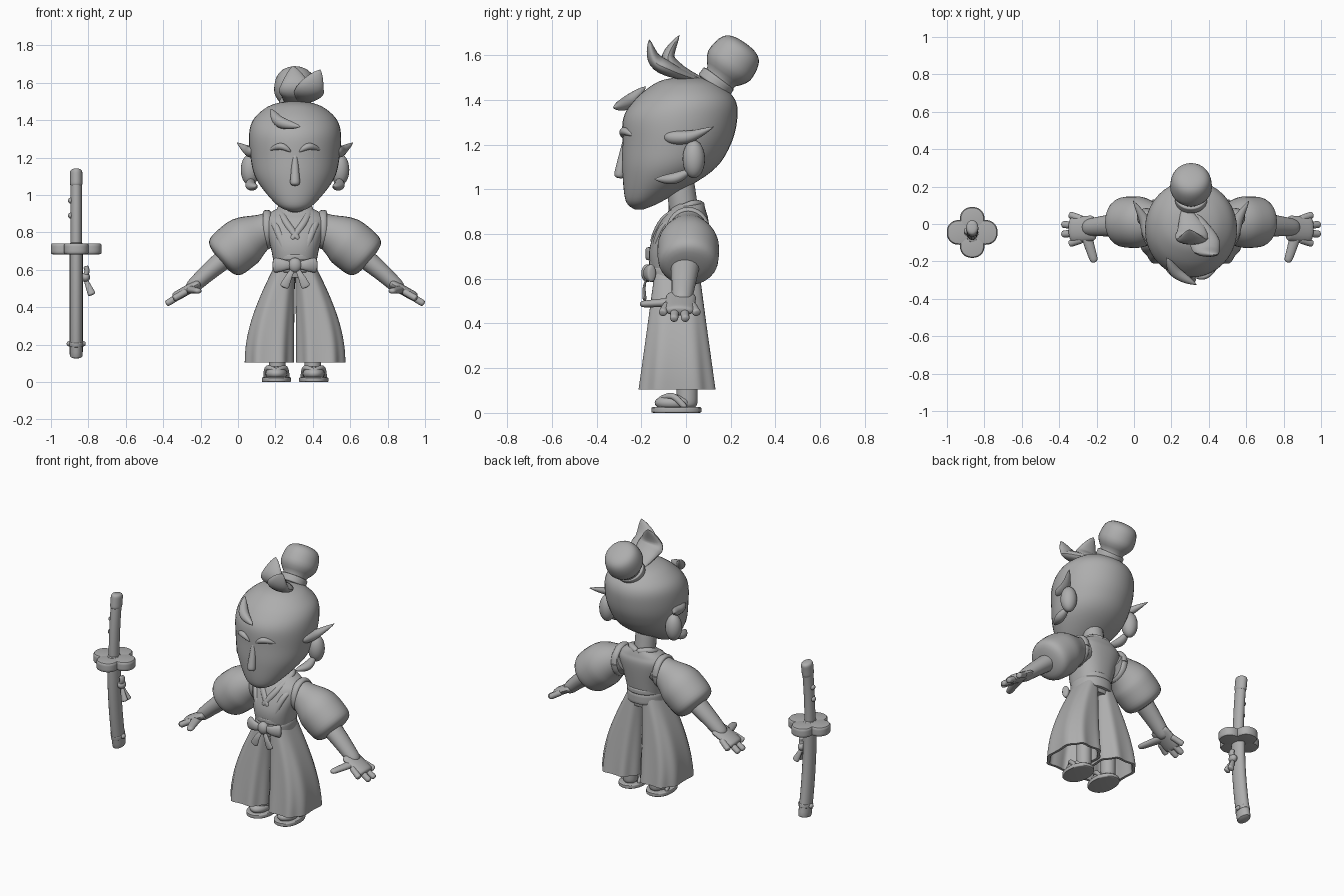
import bpy, bmesh, math
from mathutils import Vector

if "Cube" in bpy.data.objects:
    bpy.data.objects.remove(bpy.data.objects["Cube"])

GREY = (0.42, 0.42, 0.42, 1)
grey = bpy.data.materials.new("plain_grey")
grey.use_nodes = True
grey.diffuse_color = GREY
grey.node_tree.nodes["Principled BSDF"].inputs["Base Color"].default_value = GREY

BODY = 0.305      # x of the figure's middle
SWORD = -0.865    # x of the sword
ACROSS, DEEP, UP = Vector((1, 0, 0)), Vector((0, 1, 0)), Vector((0, 0, 1))


def finish(name, bm):
    bmesh.ops.recalc_face_normals(bm, faces=bm.faces)
    mesh = bpy.data.meshes.new(name)
    bm.to_mesh(mesh)
    bm.free()
    mesh.materials.append(grey)
    mesh.shade_smooth()
    mesh.set_sharp_from_angle(angle=math.radians(40))
    bpy.context.collection.objects.link(bpy.data.objects.new(name, mesh))


def along(points, t):
    """Point at t on a smooth curve through the given points."""
    last = len(points) - 1
    i = min(int(t * last), last - 1)
    t = t * last - i
    before, a, b, after = (Vector(points[max(0, min(last, j))]) for j in range(i - 1, i + 3))
    enter, leave = (b - before) / 2, (after - a) / 2
    return (a + enter * t + (3 * (b - a) - 2 * enter - leave) * t ** 2
            + (2 * (a - b) + enter + leave) * t ** 3)


# Thickness rules for swept parts
def steady(t):
    return 1


def rounded(t, power=8):
    return math.sqrt(max(0, 1 - abs(2 * t - 1) ** power))


def blunt(t):
    return rounded(t, 60)


def leaf(t):
    return math.sin(math.pi * t)


def spike(t):
    return math.sin(math.pi * t ** 0.6)


def taper(t):
    return rounded(t) * (1 - 0.4 * t)


def flare(t):
    return rounded(t) * (0.3 + 0.7 * t)


def puff(t):
    rise = max(0, min(1, 2 * t - 0.2))
    return (0.64 + 0.36 * math.sin(rise * math.pi / 2) ** 2) * math.sqrt(1 - t ** 14)


def mushroom(t):
    rise = max(0, min(1, 4 * t - 1.2))
    return (0.63 + 0.37 * math.sin(rise * math.pi / 2)) * math.sqrt(1 - t ** 6)


def loft(name, rings):
    bm = bmesh.new()
    loops = [[bm.verts.new(p) for p in ring] for ring in rings]
    for low, high in zip(loops, loops[1:]):
        for i in range(len(low)):
            bm.faces.new((low[i - 1], low[i], high[i], high[i - 1]))
    bm.faces.new(loops[0])
    bm.faces.new(loops[-1])
    finish(name, bm)


def sweep(name, path, width, depth, shape=rounded, hint=ACROSS, side=1, middle=BODY, steps=24, sides=18):
    """Oval tube on a path; width runs along the hint direction."""
    rings = []
    for i in range(steps + 1):
        t = (1 - math.cos(math.pi * i / steps)) / 2
        centre = along(path, t)
        ahead = (along(path, min(1, t + 0.02)) - along(path, max(0, t - 0.02))).normalized()
        wide = (hint - ahead * ahead.dot(hint)).normalized()
        thick = ahead.cross(wide)
        size = max(shape(t), 0.02)
        ring = []
        for j in range(sides):
            a = math.tau * j / sides
            p = centre + size * (wide * math.cos(a) * width + thick * math.sin(a) * depth)
            ring.append((middle + side * p.x, p.y, p.z))
        rings.append(ring)
    loft(name, rings)


def stack(name, rows, power=2, middle=BODY, sides=40, pleat=None):
    """Level rings; rows are z, front y, back y, half width and an optional x shift."""
    rings = []
    for z, front, back, half, *shift in rows:
        ring = []
        for j in range(sides):
            a = math.tau * j / sides
            fold = pleat(a, z) if pleat else 1
            c, s = (math.copysign(abs(v) ** (2 / power), v) * fold for v in (math.cos(a), math.sin(a)))
            ring.append((middle + sum(shift) + c * half, (front + back + s * (back - front)) / 2, z))
        rings.append(ring)
    loft(name, rings)


def smooth_rows(rows, steps=24):
    return [along(rows, i / steps) for i in range(steps + 1)]


def slab(name, x, y, z, half_x, half_y, height, soft=0.1):
    """Upright oval disc with a soft rim, standing on z."""
    rows = []
    for i in range(9):
        t = (1 - math.cos(math.pi * i / 8)) / 2
        grow = 1 - soft + soft * rounded(t)
        rows.append((z + height * t, y - half_y * grow, y + half_y * grow, half_x * grow))
    stack(name, rows, 2.2, x)


def ball(name, centre, radii, middle=BODY):
    bm = bmesh.new()
    bmesh.ops.create_uvsphere(bm, u_segments=24, v_segments=14, radius=1)
    bmesh.ops.scale(bm, vec=radii, verts=bm.verts)
    bmesh.ops.translate(bm, vec=Vector(centre) + ACROSS * middle, verts=bm.verts)
    finish(name, bm)


# Head, neck and nose
stack("head", smooth_rows([(0.91, -.23, -.19, .02), (0.95, -.27, -.1, .1), (1.08, -.285, .115, .205),
                           (1.2, -.285, .2, .238), (1.32, -.28, .23, .246), (1.4, -.23, .22, .225),
                           (1.46, -.16, .165, .165), (1.49, -.1, .11, .1), (1.503, -.02, .03, .02)], 48))
sweep("neck", [(0, 0, 0.84), (0, -.03, 1.05)], .065, .065)
sweep("nose", [(0, -.265, 1.25), (0, -.283, 1.15), (0, -.3, 1.05)], .03, .028, flare)

# Topknot and loose locks
sweep("topknot", [(0, .12, 1.45), (0, .265, 1.655)], .114, .118, mushroom, sides=28)
sweep("topknot_tie", [(0, .12, 1.46), (0, .15, 1.5)], .086, .084, sides=28)
sweep("crown_lock", [(-.04, .1, 1.48), (0, -.03, 1.53), (0, -.08, 1.59), (-.01, -.03, 1.69)], .09, .035, leaf)
sweep("swept_lock", [(.0, .08, 1.48), (.06, -.06, 1.53), (.09, -.14, 1.58), (.135, -.165, 1.67)], .08, .035, leaf)
sweep("forelock", [(-.13, -.18, 1.46), (-.08, -.26, 1.39), (.03, -.325, 1.365)], .03, .03, leaf, UP)

# Torso
stack("torso", smooth_rows([(0.56, -.14, .06, .1), (0.72, -.165, .085, .13), (0.85, -.12, .1, .165),
                            (0.9, -.08, .09, .14), (0.935, -.045, .08, .08)]), 2.4)
slab("sash", BODY, -.04, .585, .12, .125, .07)
slab("sash_band", BODY, -.04, .65, .118, .125, .035)
ball("bow_knot", (0, -.172, .625), (.036, .028, .04))


# Wide trousers: t runs from the waist to the hem
def trouser_row(t, side, inset):
    outer = .105 + .17 * math.sin(t * math.pi / 2)
    return (.63 - .525 * t, inset - .14 - .08 * t, .06 + .08 * t - inset, outer / 2 - inset, side * outer / 2)


def trouser_pleat(angle, z):
    return 1 - .07 * (.63 - z) * (1 + math.cos(8 * angle))


for label, side in (("left", 1), ("right", -1)):
    def limb(part, *args, **options):
        sweep(f"{label}_{part}", *args, side=side, **options)

    # Face and side hair
    limb("eyebrow", [(.02, -.285, 1.23), (.075, -.277, 1.26), (.14, -.235, 1.24)], .018, .018, leaf, UP)
    ball(f"{label}_ear", (side * .24, .035, 1.135), (.05, .05, .085))
    limb("temple_lock", [(.215, -.1, 1.235), (.245, .01, 1.235), (.31, .125, 1.28)], .035, .032, spike)
    limb("sideburn", [(.235, .03, 1.09), (.235, -.05, 1.05), (.205, -.14, 1.045)], .03, .025, leaf)

    # Collar, vest edge and armhole
    limb("collar", [(0, .075, .93), (.075, .02, .93), (.055, -.095, .865), (-.02, -.15, .76)], .02, .018)
    limb("vest_edge", [(.14, .03, .9), (.1, -.105, .83), (.04, -.15, .68)], .02, .014)
    circle = [i * math.pi / 6 for i in range(13)]
    limb("armhole_rim", [(.15, .01 + .085 * math.cos(a), .815 + .092 * math.sin(a)) for a in circle],
         .022, .014, steady, steps=36)

    # Bow
    limb("bow_loop", [(.01, -.17, .625), (.06, -.175, .625), (.115, -.15, .625)], .046, .025, flare, UP)
    limb("bow_tail", [(.008, -.175, .61), (.035, -.187, .56), (.06, -.185, .505)], .028, .01, flare)

    # Trouser leg with a hollow hem
    rows = [trouser_row(i / 16, side, 0) for i in range(17)]
    rows += [trouser_row(1 - i / 8, side, .018) for i in range(5)]
    stack(f"{label}_trouser_leg", rows, 2.7, sides=80, pleat=trouser_pleat)

    # Foot and sandal
    limb("ankle", [(.095, .005, .25), (.095, .005, .02)], .045, .048)
    ball(f"{label}_foot", (side * .1, -.055, .045), (.058, .085, .038))
    slab(f"{label}_sandal", BODY + side * .1, -.043, 0, .078, .112, .026)
    for edge in (-.06, .06):
        limb("sandal_strap", [(.1 + edge, 0, .02), (.1 + edge * .8, -.06, .075), (.1, -.12, .06)],
             .014, .012, hint=DEEP + UP)

    # Sleeve, arm and hand
    limb("sleeve", [(.12, .01, .83), (.26, .01, .76), (.4, .01, .645)], .138, .136, puff, DEEP, sides=28)
    limb("forearm", [(.34, 0, .69), (.46, -.01, .59), (.57, -.02, .49)], .07, .06, taper, DEEP)
    limb("palm", [(.51, -.02, .53), (.58, -.027, .49), (.65, -.03, .45)], .068, .026, hint=DEEP)
    for i, finger in enumerate(("little", "ring", "middle", "index")):
        reach = .695 - .02 * (i - 1.5) ** 2
        limb(f"{finger}_finger", [(.58, .025 - .036 * i, .485), (reach, .05 - .052 * i, .9 - .7 * reach)],
             .019, .018, hint=DEEP)
    limb("thumb", [(.565, -.03, .495), (.545, -.11, .492), (.515, -.205, .486)], .034, .024, taper)


# Curved sword
def bow_y(z):
    return .17 * (z - .7) ** 2 - .05


def sword_part(name, low, high, width, depth, shape=blunt):
    heights = [low + (high - low) * i / 8 for i in range(9)]
    sweep(name, [(0, bow_y(z), z) for z in heights], width, depth, shape, middle=SWORD)


sword_part("scabbard", .13, .75, .035, .05)
sword_part("scabbard_band", .19, .22, .038, .052, rounded)
sword_part("sword_handle", .67, 1.1, .03, .037)
sword_part("sword_pommel", 1.04, 1.14, .033, .042, rounded)
for i in range(4):
    a = i * math.pi / 2
    slab("guard_lobe", SWORD + .07 * math.cos(a), .07 * math.sin(a) - .045, .682, .066, .066, .06, .25)
slab("guard_centre", SWORD, -.045, .685, .055, .055, .054)
for z in (.97, .89):
    ball("handle_stud", (-.03, bow_y(z), z), (.014, .018, .016), SWORD)
for x in (-.038, .038):
    ball("scabbard_stud", (x, bow_y(.2), .205), (.013, .018, .014), SWORD)

# Cord hanging from the scabbard
ball("cord_knot", (.05, -.04, .56), (.024, .03, .025), SWORD)
sweep("cord_loop", [(.035, -.04, .54), (.057, -.045, .59), (.05, -.045, .62)], .014, .02, middle=SWORD)
for y in (-.06, -.02):
    sweep("cord_end", [(.045, -.04, .56), (.085, y, .465)], .024, .018, flare, middle=SWORD)
